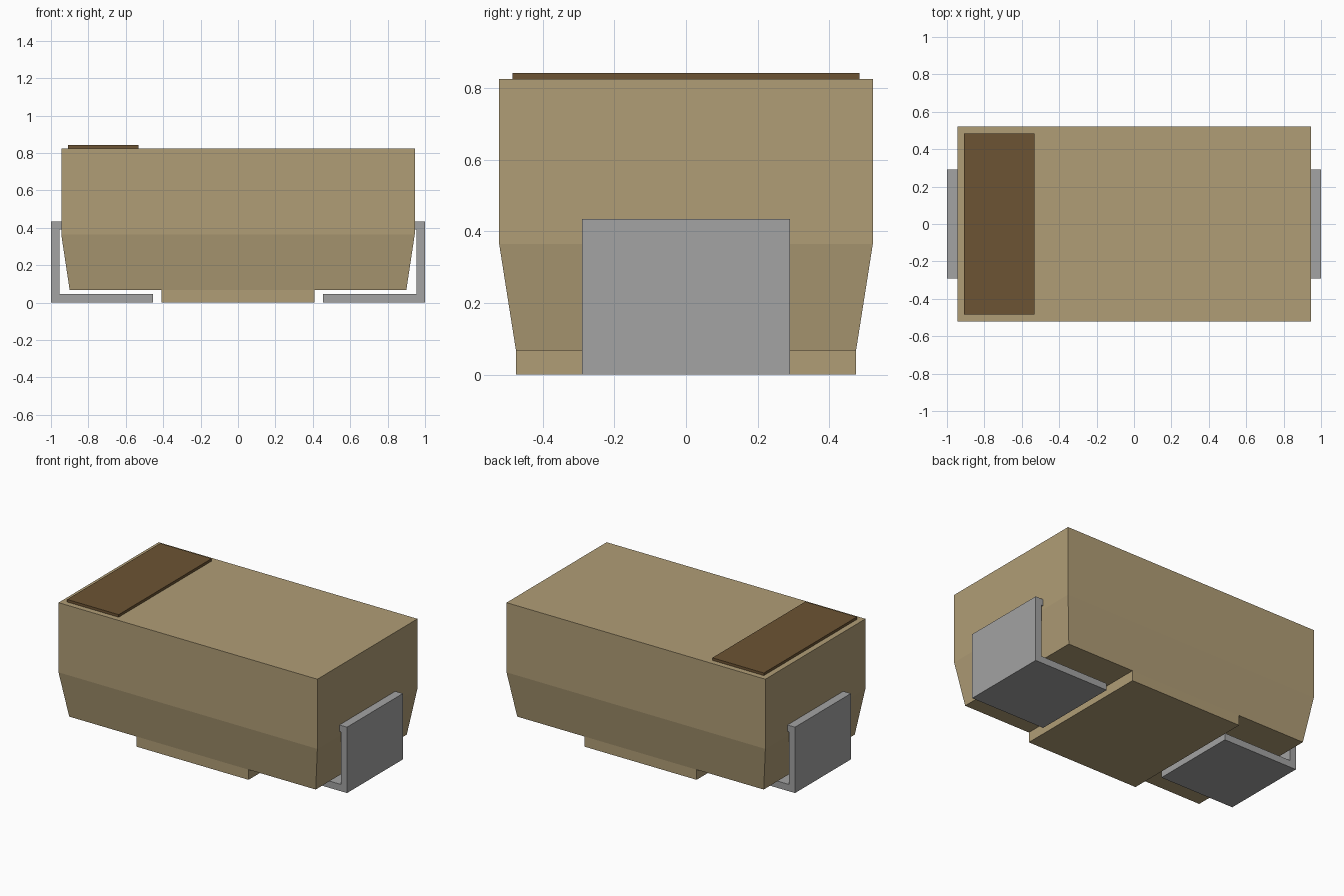
import bpy
import bmesh

cube = bpy.data.objects.get("Cube")
if cube:
    bpy.data.objects.remove(cube, do_unlink=True)


def material(name, rgb):
    m = bpy.data.materials.new(name)
    m.use_nodes = True
    m.diffuse_color = (*rgb, 1)
    m.node_tree.nodes["Principled BSDF"].inputs["Base Color"].default_value = (*rgb, 1)
    return m


TAN = material("tan_resin", (0.434, 0.337, 0.181))
BROWN = material("brown_marking", (0.150, 0.087, 0.033))
GREY = material("grey_metal", (0.366, 0.366, 0.366))


def loft(name, rings, mat):
    """Skin a stack of equal-length point rings and cap both ends."""
    bm = bmesh.new()
    loops = [[bm.verts.new(p) for p in ring] for ring in rings]
    n = len(loops[0])
    for a, b in zip(loops, loops[1:]):
        for i in range(n):
            j = (i + 1) % n
            bm.faces.new((a[i], a[j], b[j], b[i]))
    bm.faces.new(loops[0][::-1])
    bm.faces.new(loops[-1])
    bmesh.ops.recalc_face_normals(bm, faces=bm.faces)
    mesh = bpy.data.meshes.new(name)
    bm.to_mesh(mesh)
    bm.free()
    mesh.materials.append(mat)
    obj = bpy.data.objects.new(name, mesh)
    bpy.context.collection.objects.link(obj)
    return obj


def rect(x0, x1, y, z):
    return [(x0, -y, z), (x1, -y, z), (x1, y, z), (x0, y, z)]


# Moulded body: straight upper block, tapered lower part
loft("body", [rect(-0.9, 0.9, 0.475, 0.067),
              rect(-0.945, 0.945, 0.522, 0.365),
              rect(-0.945, 0.945, 0.522, 0.825)], TAN)

# Central standoff under the body
loft("standoff", [rect(-0.41, 0.41, 0.475, 0), rect(-0.41, 0.41, 0.475, 0.067)], TAN)

# Polarity band on the top
loft("polarity_band", [rect(-0.908, -0.532, 0.485, 0.825),
                       rect(-0.908, -0.532, 0.485, 0.842)], BROWN)

# Folded terminals: foot, upright and short lip entering the body
profile = [(0.455, 0), (1, 0), (1, 0.435), (0.935, 0.435),
           (0.935, 0.392), (0.955, 0.392), (0.955, 0.045), (0.455, 0.045)]
for side, s in (("left", 1), ("right", -1)):
    loft(side + "_terminal",
         [[(s * x, y, z) for x, z in profile] for y in (-0.291, 0.291)], GREY)
